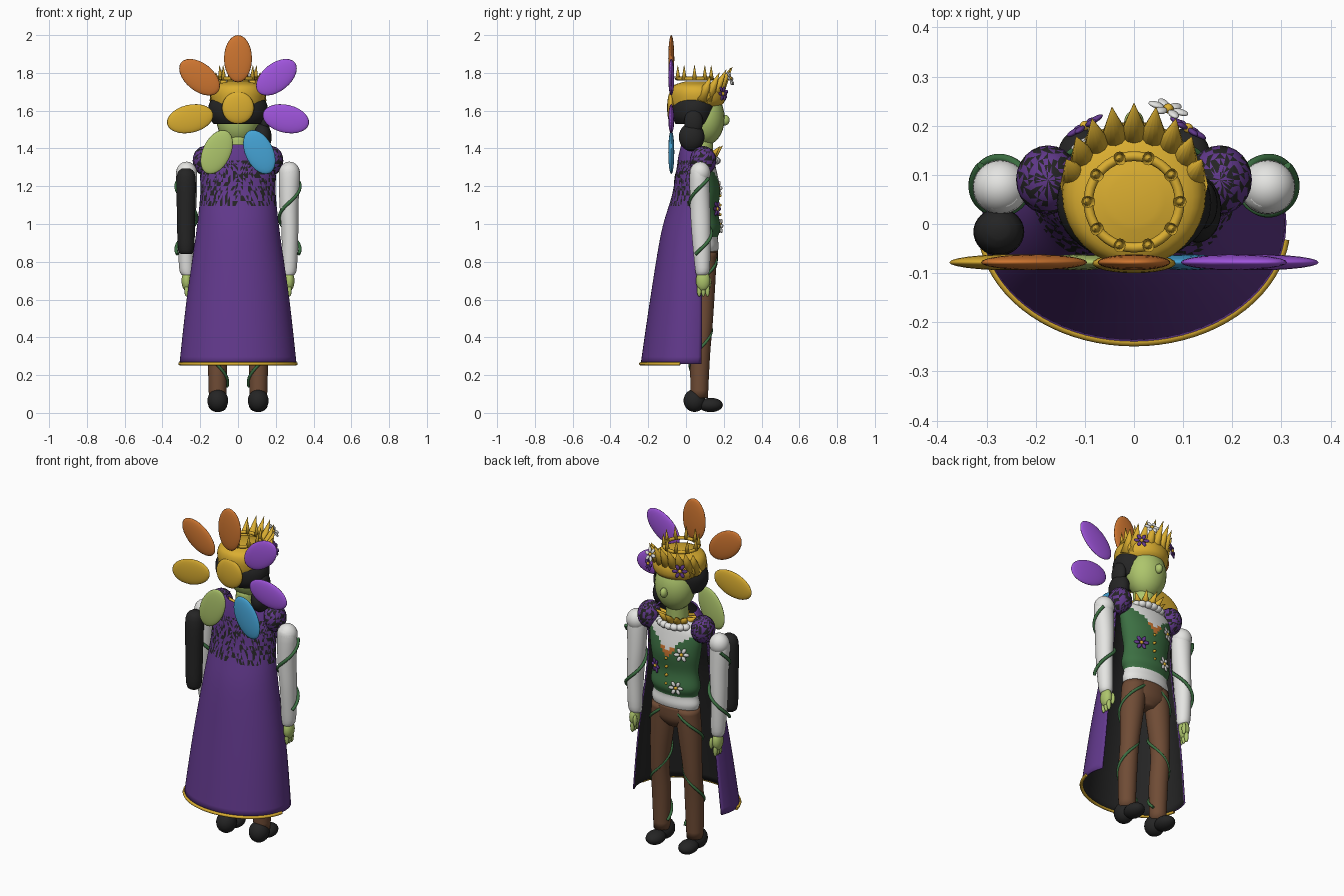
import bpy, bmesh, math, random
from mathutils import Vector, Matrix

random.seed(4)
cube = bpy.data.objects.get("Cube")
if cube:
    bpy.data.objects.remove(cube)


def material(name, r, g, b):
    m = bpy.data.materials.new(name)
    m.use_nodes = True
    m.diffuse_color = (r, g, b, 1)
    m.node_tree.nodes["Principled BSDF"].inputs["Base Color"].default_value = (r, g, b, 1)
    return m


gold = material("gold", .70, .42, .03)
orange = material("orange", .62, .18, .03)
lilac = material("lilac", .35, .09, .72)
blue = material("sky blue", .06, .37, .67)
lime = material("lime green", .42, .56, .15)
purple = material("deep purple", .12, .04, .26)
black = material("black", .018, .018, .018)
white = material("white", .78, .78, .76)
brown = material("brown", .16, .072, .036)
green = material("leaf green", .045, .16, .055)


def finish(name, bm, mats, smooth=True):
    me = bpy.data.meshes.new(name)
    bmesh.ops.recalc_face_normals(bm, faces=bm.faces)
    bm.to_mesh(me)
    bm.free()
    for m in mats:
        me.materials.append(m)
    for p in me.polygons:
        p.use_smooth = smooth
    ob = bpy.data.objects.new(name, me)
    bpy.context.scene.collection.objects.link(ob)
    return ob


def ball(name, loc, size, mat, rot=None, patches=False):
    bm = bmesh.new()
    bmesh.ops.create_uvsphere(bm, u_segments=24, v_segments=14, radius=1)
    if patches:
        bmesh.ops.triangulate(bm, faces=bm.faces)
        for f in bm.faces:
            f.material_index = int(random.random() < .45)
    rot = rot or Matrix.Identity(4)
    bm.transform(Matrix.Translation(loc) @ rot @ Matrix.Diagonal((*size, 1)))
    return finish(name, bm, [mat, black] if patches else [mat])


def cone(name, base, tip, r, mat):
    axis = Vector(tip) - Vector(base)
    bm = bmesh.new()
    bmesh.ops.create_cone(bm, cap_ends=True, segments=12, radius1=r, radius2=.001, depth=axis.length)
    turn = axis.to_track_quat('Z', 'Y').to_matrix().to_4x4()
    bm.transform(Matrix.Translation((Vector(base) + Vector(tip)) / 2) @ turn)
    return finish(name, bm, [mat])


def resample(rows, steps):
    """Smoothly interpolate the rows of a profile."""
    out = []
    for i in range(len(rows) - 1):
        p = [rows[max(i - 1, 0)], rows[i], rows[i + 1], rows[min(i + 2, len(rows) - 1)]]
        for s in range(steps):
            t = s / steps
            out.append([b + t / 2 * (c - a + t * (2*a - 5*b + 4*c - d + t * (3*(b - c) + d - a)))
                        for a, b, c, d in zip(*p)])
    return out + [rows[-1]]


def loft(name, rows, mats, rule=None, steps=4, sides=32):
    """Stack of ellipses, each row being x, y, z, x radius, y radius."""
    bm = bmesh.new()
    rings = []
    for x, y, z, a, b in resample(rows, steps):
        angles = [math.tau * k / sides for k in range(sides)]
        rings.append([bm.verts.new((x + a * math.cos(t), y + b * math.sin(t), z)) for t in angles])
    for lo, hi in zip(rings, rings[1:]):
        for k in range(sides):
            n = (k + 1) % sides
            bm.faces.new((lo[k], lo[n], hi[n], hi[k]))
    bm.faces.new(rings[0])
    bm.faces.new(rings[-1])
    if rule:
        for f in bm.faces:
            f.material_index = rule(f.calc_center_median())
    return finish(name, bm, mats)


def tube(name, pts, r, mat, closed=False):
    cu = bpy.data.curves.new(name, 'CURVE')
    cu.dimensions = '3D'
    cu.bevel_depth, cu.bevel_resolution, cu.use_fill_caps = r, 2, True
    sp = cu.splines.new('POLY')
    sp.points.add(len(pts) - 1)
    for p, q in zip(sp.points, pts):
        p.co = (*q, 1)
    sp.use_cyclic_u = closed
    cu.materials.append(mat)
    ob = bpy.data.objects.new(name, cu)
    bpy.context.scene.collection.objects.link(ob)


def flower(name, loc, normal, mat, r=.026):
    turn = Vector(normal).to_track_quat('Z', 'Y').to_matrix().to_4x4()
    for k in range(6):
        spin = turn @ Matrix.Rotation(math.tau * k / 6, 4, 'Z')
        ball(f"{name}_petal_{k}", Vector(loc) + spin @ Vector((r, 0, 0)), (r * .62, r * .4, .006), mat, spin)
    ball(name + "_centre", loc, (r * .4, r * .4, .01), gold, turn)


# Large flower disc behind the head
petal_mats = [orange, lilac, lilac, blue, lime, gold, orange]
for k, mat in enumerate(petal_mats):
    a = math.pi / 2 - math.tau * k / 7
    ball(f"halo_petal_{k}", (.26 * math.cos(a), -.078, 1.615 + .26 * math.sin(a)),
         (.125, .016, .074), mat, Matrix.Rotation(-a, 4, 'Y'))
ball("halo_centre", (0, -.08, 1.615), (.085, .02, .085), gold)

# Head, face and dark hair
ball("head", (0, .1, 1.56), (.115, .105, .145), lime)
ball("nose", (0, .207, 1.55), (.02, .024, .028), lime)
loft("neck", [(0, .08, 1.33, .06, .06), (0, .085, 1.47, .06, .06)], [lime])
loft("dark_hair", [(0, .045, 1.53, .13, .1), (0, .04, 1.57, .152, .115), (0, .045, 1.63, .155, .12),
                   (0, .05, 1.69, .12, .1)], [black])
ball("hair_bun", (.13, .03, 1.46), (.048, .068, .075), black)
ball("hair_strand", (.14, .04, 1.54), (.03, .05, .07), black)

# Gold headdress with spikes, horns and a ring crown
loft("headdress", [(0, .05, 1.62, .125, .13), (0, .06, 1.65, .142, .145), (0, .06, 1.7, .145, .145),
                   (0, .055, 1.735, .12, .12), (0, .05, 1.755, .05, .05)], [gold])
for k in range(9):
    a = math.radians(-72 + 18 * k)
    s, c = math.sin(a), math.cos(a)
    cone(f"front_spike_{k}", (.115 * s, .05 + .1 * c, 1.66), (.145 * s, .08 + .165 * c, 1.76 + .07 * c), .042, gold)
for k in range(10):
    a = math.tau * k / 10
    x, y = .093 * math.cos(a), .045 + .093 * math.sin(a)
    cone(f"crown_spike_{k}", (x, y, 1.765), (x * 1.05, y, 1.84), .014, gold)
tube("crown_ring", [(.093 * math.cos(math.tau * k / 40), .045 + .093 * math.sin(math.tau * k / 40), 1.77)
                    for k in range(40)], .01, gold, True)
flower("crown_flower", (.07, .235, 1.77), (.3, 1, .4), white)
flower("left_hair_flower", (.11, .195, 1.69), (.6, 1, .1), purple)
flower("right_hair_flower", (-.1, .2, 1.7), (-.6, 1, .1), purple)


# Shirt and waistcoat: colour by height, with an open neck at the front
def shirt_rule(p):
    if p.z < .93 or p.z > 1.31:
        return 0
    if p.y > .1 and p.z > 1.2 + .7 * abs(p.x):
        return 0
    if p.y > .1 and abs(p.x) < .04 and p.z > 1.16 + 1.2 * abs(p.x):
        return 2
    return 1


loft("shirt_and_waistcoat", [(0, .095, .84, .135, .068), (0, .095, .88, .148, .078), (0, .095, .93, .138, .074),
                             (0, .095, .98, .152, .088), (0, .095, 1.07, .14, .075), (0, .095, 1.18, .155, .085),
                             (0, .09, 1.29, .165, .07), (0, .085, 1.34, .12, .06), (0, .08, 1.37, .06, .05)],
     [white, green, orange], shirt_rule, steps=6, sides=64)
for k in range(4):
    ball(f"button_{k}", (.005, .177, 1.0 + .05 * k), (.008, .012, .008), gold)
flower("upper_vest_flower", (-.09, .172, 1.19), (-.5, 1, .1), white)
flower("lower_vest_flower", (-.06, .183, .99), (-.3, 1, 0), white)
flower("left_vest_flower", (.085, .165, 1.08), (.5, 1, 0), purple)

# Ruffle and leafy collar
for k in range(7):
    a = math.radians(-60 + 20 * k)
    ball(f"ruffle_{k}", (.095 * math.sin(a), .085 + .075 * math.cos(a), 1.335), (.026, .024, .02), white)
for k in range(12):
    a = math.tau * k / 12
    s, c = math.sin(a), math.cos(a)
    cone(f"collar_leaf_{k}", (.055 * s, .075 + .05 * c, 1.34), (.12 * s, .08 + .115 * c, 1.385 + .03 * c), .03, gold)

# Trousers
loft("hips", [(0, .095, .73, .05, .04), (0, .095, .78, .135, .07), (0, .095, .86, .14, .074)], [brown])

# Limbs, mirrored
for side, sx in (("left", 1), ("right", -1)):
    leg = [(.108, .07, .08, .046, .046), (.108, .075, .3, .052, .052), (.107, .09, .48, .052, .052),
           (.09, .092, .7, .066, .064), (.076, .094, .85, .068, .068)]
    loft(side + "_leg", [(sx * r[0], *r[1:]) for r in leg], [brown])
    ball(side + "_heel", (sx * .107, .045, .065), (.055, .058, .06), black)
    ball(side + "_toe", (sx * .107, .13, .042), (.05, .065, .038), black)
    arm = [(.268, .085, .73, .03, .03), (.272, .087, .77, .04, .04), (.275, .08, .95, .044, .05),
           (.27, .075, 1.1, .05, .053), (.272, .07, 1.27, .055, .05), (.268, .07, 1.31, .035, .035)]
    loft(side + "_sleeve", [(sx * r[0], *r[1:]) for r in arm], [white])
    ball(side + "_shoulder", (sx * .272, .075, 1.27), (.056, .055, .06), white)
    ball(side + "_hand", (sx * .272, .09, .7), (.027, .038, .055), lime)
    ball(side + "_thumb", (sx * .25, .12, .69), (.011, .014, .035), lime)
    for k in range(3):
        ball(f"{side}_finger_{k}", (sx * .272, .07 + .022 * k, .65), (.012, .012, .035), lime)
    ball(side + "_puff", (sx * .175, .09, 1.335), (.065, .07, .078), purple, patches=True)
    # Winding vines
    arm_vine, leg_vine = [], []
    for k in range(61):
        t = k / 60
        a = .8 - t * 7.6
        arm_vine.append((sx * (.273 + .055 * math.cos(a)), .078 + .056 * math.sin(a), 1.24 - .4 * t))
        a = 2.2 - t * 12
        r = .07 - .016 * min(1, 2 * t)
        leg_vine.append((sx * (.085 + .023 * min(1, 2 * t) + r * math.cos(a)),
                         .092 - .02 * t + r * math.sin(a), .84 - .7 * t))
    tube(side + "_arm_vine", arm_vine, .009, green)
    tube(side + "_leg_vine", leg_vine, .008, green)

# Rounded dark roll behind the right arm
loft("back_roll", [(-.275, -.02, .84, .015, .015), (-.275, -.02, .865, .042, .04), (-.275, -.018, 1.05, .048, .046),
                   (-.275, -.015, 1.25, .05, .046), (-.275, -.01, 1.295, .02, .02)], [black])

# Cape: an open sweep, each row being height, half width, side y, depth, and wrap past the side
cape_rows = [(.26, .31, 0, .24, 110), (.6, .272, .02, .21, 108), (.95, .222, .04, .172, 100),
             (1.15, .2, .06, .135, 95), (1.28, .198, .08, .132, 92), (1.36, .165, .085, .125, 92),
             (1.42, .115, .085, .11, 90)]
bm = bmesh.new()
grid, cols = [], 48
for z, a, y, d, wrap in resample(cape_rows, 6):
    us = [math.radians(wrap * (2 * k / cols - 1)) for k in range(cols + 1)]
    grid.append([bm.verts.new((a * math.sin(u), y - d * math.cos(u), z)) for u in us])
for lo, hi in zip(grid, grid[1:]):
    for k in range(cols):
        bm.faces.new((lo[k], lo[k + 1], hi[k + 1], hi[k]))
upper = [f for f in bm.faces if 1.1 < f.calc_center_median().z < 1.34]
for f in bmesh.ops.triangulate(bm, faces=upper)["faces"]:
    f.material_index = int(random.random() < .42)
hem = [v.co.copy() for v in grid[0] if v.co.y < -.03]
cape = finish("cape", bm, [purple, black, black])
lining = cape.modifiers.new("lining", 'SOLIDIFY')
lining.thickness, lining.offset, lining.material_offset = .008, -1, 1
if cape.data.polygons[cols // 2].normal.y > 0:
    cape.data.flip_normals()
tube("cape_hem", hem, .009, gold)
